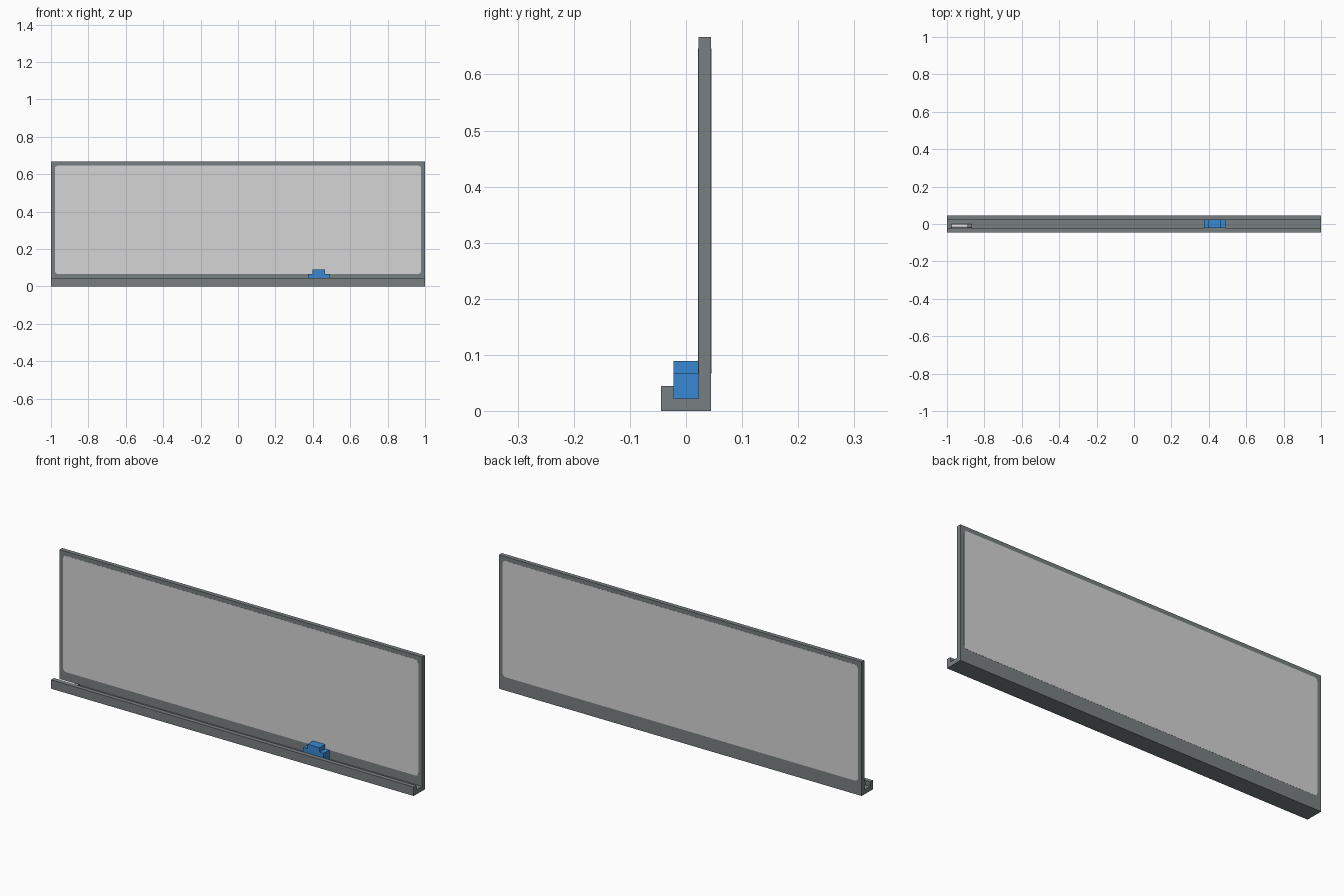
import bpy, bmesh, math
from mathutils import Vector

if "Cube" in bpy.data.objects:
    bpy.data.objects.remove(bpy.data.objects["Cube"])


def material(name, rgb):
    m = bpy.data.materials.new(name)
    m.diffuse_color = (*rgb, 1)
    m.use_nodes = True
    m.node_tree.nodes["Principled BSDF"].inputs["Base Color"].default_value = m.diffuse_color
    return m


GREY = material("grey_metal", (0.19, 0.215, 0.22))
WHITE = material("board_white", (0.66, 0.66, 0.66))
BLUE = material("eraser_blue", (0.04, 0.25, 0.65))


def prism(name, points, direction, mat):
    """Extrude a closed outline of 3D points along a direction."""
    bm = bmesh.new()
    face = bm.faces.new([bm.verts.new(p) for p in points])
    ext = bmesh.ops.extrude_face_region(bm, geom=[face])
    verts = [g for g in ext["geom"] if isinstance(g, bmesh.types.BMVert)]
    bmesh.ops.translate(bm, verts=verts, vec=Vector(direction))
    bmesh.ops.recalc_face_normals(bm, faces=bm.faces)
    me = bpy.data.meshes.new(name)
    bm.to_mesh(me)
    bm.free()
    me.materials.append(mat)
    ob = bpy.data.objects.new(name, me)
    bpy.context.collection.objects.link(ob)
    return ob


def rounded_rect(x, z0, z1, r, y, steps=6):
    pts = []
    for i, (cx, cz) in enumerate([(x - r, z1 - r), (r - x, z1 - r),
                                  (r - x, z0 + r), (x - r, z0 + r)]):
        for k in range(steps + 1):
            a = math.pi / 2 * (i + k / steps)
            pts.append((cx + r * math.cos(a), y, cz + r * math.sin(a)))
    return pts


T = 0.0222          # wall thickness
D = 2 * T           # half depth
H = 0.667           # overall height

# Frame and tray in one profile: upright back, floor and front lip
profile = [(-D, 0), (D, 0), (D, H), (T, H), (T, T), (-T, T), (-T, D), (-D, D)]
prism("frame_and_tray", [(-1, y, z) for y, z in profile], (2, 0, 0), GREY)

# Writing surface, just proud of the frame on both sides
prism("writing_panel", rounded_rect(0.979, 0.067, 0.646, 0.016, T - 0.0006),
      (0, T + 0.0012, 0), WHITE)

# Stepped eraser resting in the tray
step = [(0.375, T), (0.488, T), (0.488, 0.067), (0.465, 0.067),
        (0.465, 0.089), (0.399, 0.089), (0.399, 0.067), (0.375, 0.067)]
prism("eraser", [(x, -T, z) for x, z in step], (0, 2 * T, 0), BLUE)


# Marker lying in the tray: light barrel and grey cap
def rod(name, x0, x1, r, mat):
    ring = [(x0, -0.011 + r * math.cos(a), T + 0.0108 + r * math.sin(a))
            for a in (2 * math.pi * i / 16 for i in range(16))]
    ob = prism(name, ring, (x1 - x0, 0, 0), mat)
    for p in ob.data.polygons:
        p.use_smooth = len(p.vertices) == 4


rod("marker_barrel", -0.975, -0.893, 0.0105, WHITE)
rod("marker_cap", -0.893, -0.87, 0.0108, GREY)
